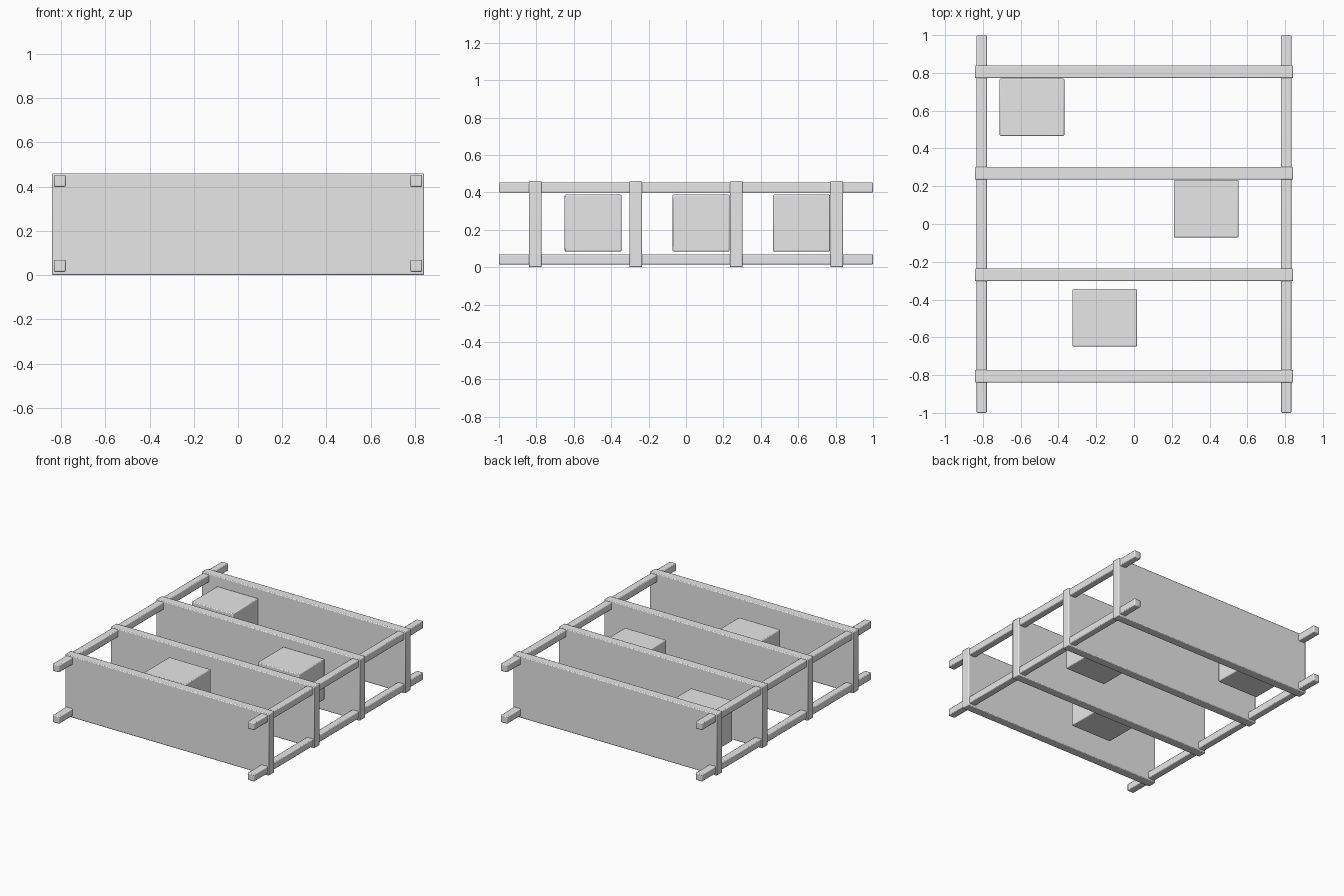
import bpy

old = bpy.data.objects.get("Cube")
if old:
    bpy.data.objects.remove(old, do_unlink=True)

grey = bpy.data.materials.new("light_grey")
grey.use_nodes = True
grey.diffuse_color = (0.8, 0.8, 0.8, 1)
grey.node_tree.nodes["Principled BSDF"].inputs["Base Color"].default_value = (0.8, 0.8, 0.8, 1)


def block(name, centre, size, bevel=0.006):
    """Box with softly chamfered edges."""
    bpy.ops.mesh.primitive_cube_add(size=1, location=centre)
    obj = bpy.context.object
    obj.name = name
    obj.scale = size
    bpy.ops.object.transform_apply(location=False, rotation=False, scale=True)
    mod = obj.modifiers.new("edge_bevel", 'BEVEL')
    mod.width = bevel
    mod.segments = 2
    obj.data.materials.append(grey)
    bpy.ops.object.shade_smooth_by_angle()
    return obj


# Four upright boards, evenly spaced from front to back
for i in range(4):
    y = -0.806 + i * 0.5373
    block(f"board_{i + 1}", (0, y, 0.23), (1.684, 0.068, 0.46))

# Four long rails through the corners of the boards
for side, x in (("right", -0.806), ("left", 0.806)):
    for level, z in (("lower", 0.042), ("upper", 0.426)):
        block(f"{side}_{level}_rail", (x, 0, z), (0.054, 2.0, 0.054))

# Boxes held between the boards
for i, (x, y) in enumerate([(-0.155, -0.497), (0.382, 0.081), (-0.54, 0.618)]):
    block(f"storage_box_{i + 1}", (x, y, 0.236), (0.342, 0.304, 0.304))
